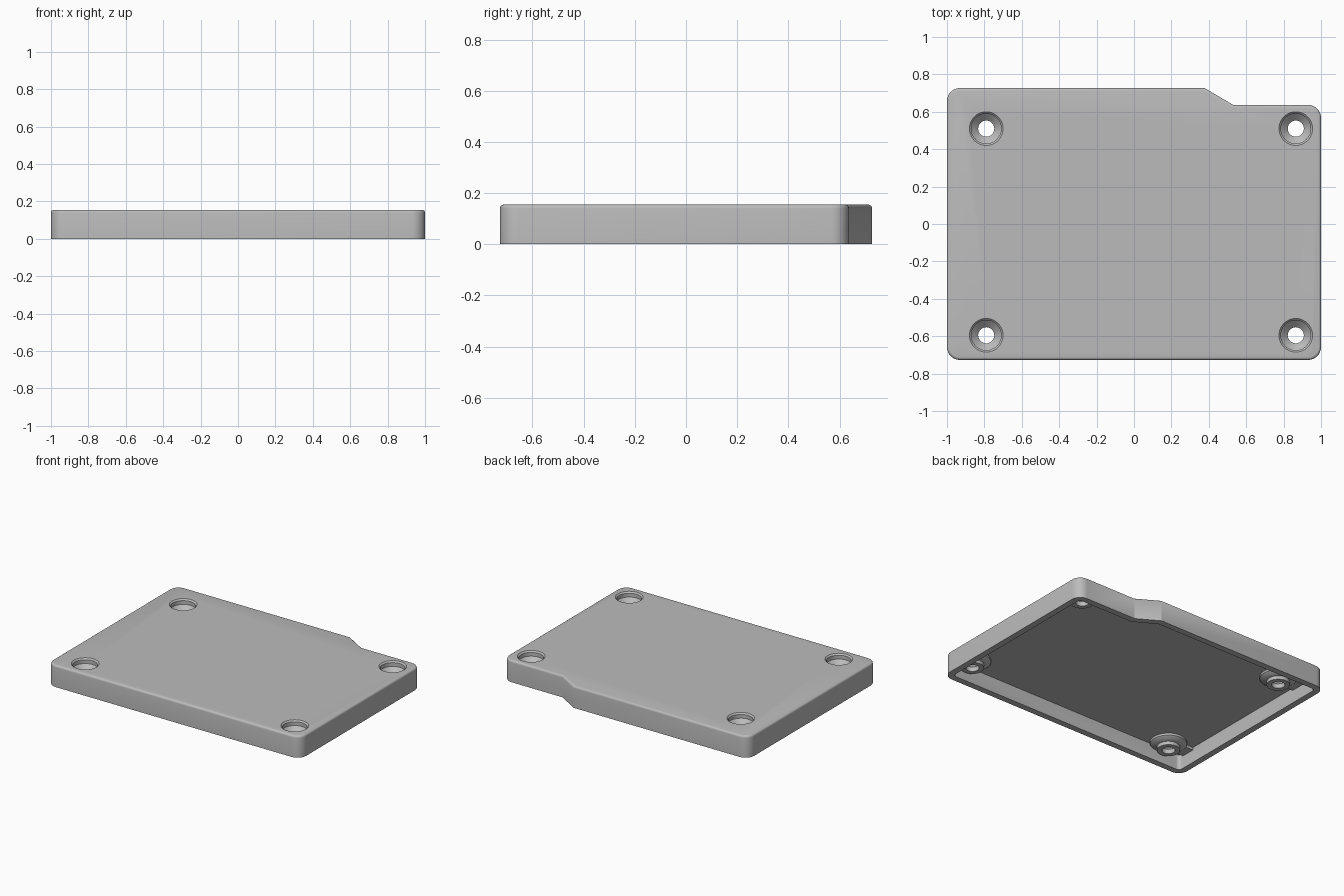
import bpy, bmesh, math
from mathutils import Vector

if "Cube" in bpy.data.objects:
    bpy.data.objects.remove(bpy.data.objects["Cube"])

grey = bpy.data.materials.new("plain grey")
grey.use_nodes = True
colour = (0.5, 0.5, 0.5, 1)
grey.diffuse_color = colour
grey.node_tree.nodes["Principled BSDF"].inputs["Base Color"].default_value = colour

# Outline corners with their rounding radius
CORNERS = [(-1, -0.727, 0.07), (1, -0.727, 0.07), (1, 0.637, 0.07),
           (0.53, 0.637, 0), (0.377, 0.727, 0), (-1, 0.727, 0.07)]
HEIGHT, FLOOR, WALL, EDGE = 0.155, 0.11, 0.045, 0.015
HOLES = [(x, y) for x in (-0.79, 0.865) for y in (-0.595, 0.51)]


def outline(inset):
    """Rounded outline moved inwards by an inset."""
    pts = []
    n = len(CORNERS)
    for i, (x, y, r) in enumerate(CORNERS):
        p = Vector((x, y))
        a = (p - Vector(CORNERS[i - 1][:2])).normalized()
        b = (Vector(CORNERS[(i + 1) % n][:2]) - p).normalized()
        na, nb = Vector((-a.y, a.x)), Vector((-b.y, b.x))
        mitre = (na + nb) / (1 + na.dot(nb))
        if r == 0:
            pts.append(p + mitre * inset)
            continue
        centre = p + mitre * r
        start = math.atan2(-na.y, -na.x)
        for k in range(9):
            t = start + math.pi / 2 * k / 8
            pts.append(centre + Vector((math.cos(t), math.sin(t))) * (r - inset))
    return pts


def circle(cx, cy, r, n=40):
    return [Vector((cx + r * math.cos(math.tau * k / n), cy + r * math.sin(math.tau * k / n)))
            for k in range(n)]


def loft(name, rings):
    """Closed solid through a stack of (points, z) rings."""
    bm = bmesh.new()
    loops = [[bm.verts.new((p.x, p.y, z)) for p in pts] for pts, z in rings]
    for lo, hi in zip(loops, loops[1:]):
        for i in range(len(lo)):
            bm.faces.new((lo[i - 1], lo[i], hi[i], hi[i - 1]))
    bm.faces.new(loops[0])
    bm.faces.new(loops[-1])
    bmesh.ops.recalc_face_normals(bm, faces=bm.faces)
    mesh = bpy.data.meshes.new(name)
    bm.to_mesh(mesh)
    bm.free()
    mesh.materials.append(grey)
    obj = bpy.data.objects.new(name, mesh)
    bpy.context.collection.objects.link(obj)
    return obj


def combine(target, tool, operation):
    mod = target.modifiers.new(operation, 'BOOLEAN')
    mod.operation, mod.solver, mod.object = operation, 'EXACT', tool
    bpy.context.view_layer.objects.active = target
    bpy.ops.object.modifier_apply(modifier=mod.name)
    bpy.data.objects.remove(tool)


# Tray body with a rounded top edge
rings = [(outline(0), 0)]
for k in range(5):
    t = math.pi / 2 * k / 4
    rings.append((outline(EDGE * (1 - math.cos(t))), HEIGHT - EDGE + EDGE * math.sin(t)))
cover = loft("cover", rings)

# Hollow underside
combine(cover, loft("hollow", [(outline(WALL), -0.05), (outline(WALL), FLOOR)]), 'DIFFERENCE')

for x, y in HOLES:
    # Stepped screw boss under each hole
    profile = [(0.075, 0.05), (0.075, 0.075), (0.1, 0.08), (0.12, 0.095), (0.12, 0.13)]
    combine(cover, loft("boss", [(circle(x, y, r), z) for r, z in profile]), 'UNION')
    # Rib tying the left-hand bosses to the side wall
    if x < 0:
        rib = [Vector(p) for p in ((-0.975, y - 0.05), (x, y - 0.05), (x, y + 0.05), (-0.975, y + 0.05))]
        combine(cover, loft("rib", [(rib, 0.092), (rib, 0.132)]), 'UNION')

for x, y in HOLES:
    # Countersunk screw hole
    profile = [(0.043, -0.1), (0.043, 0.083), (0.08, 0.118), (0.08, 0.145), (0.09, HEIGHT), (0.09, 0.2)]
    combine(cover, loft("screw_hole", [(circle(x, y, r), z) for r, z in profile]), 'DIFFERENCE')

bpy.ops.object.select_all(action='DESELECT')
cover.select_set(True)
bpy.context.view_layer.objects.active = cover
bpy.ops.object.shade_smooth_by_angle(angle=math.radians(30))
